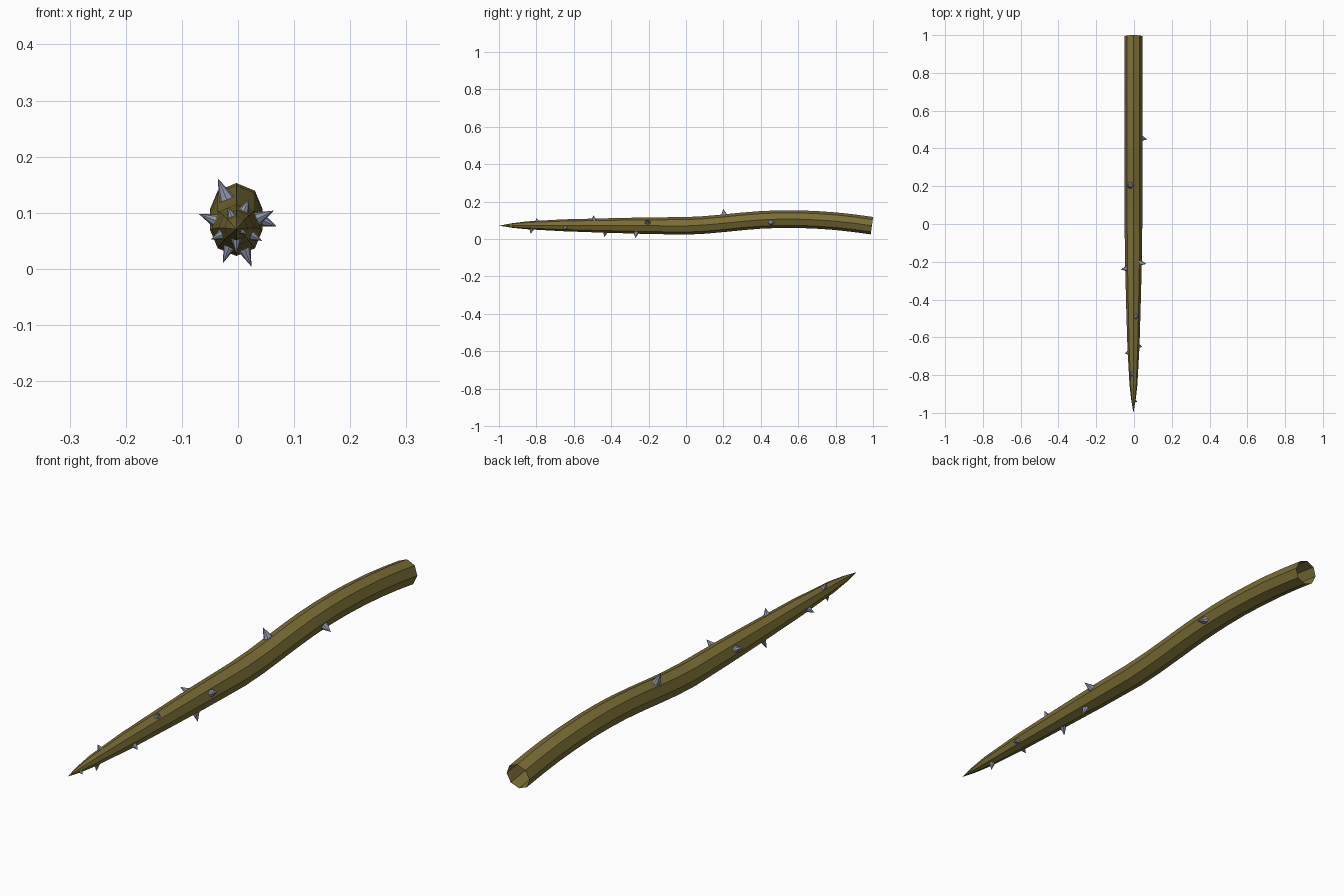
import bpy, bmesh, math
from mathutils import Vector

if "Cube" in bpy.data.objects:
    bpy.data.objects.remove(bpy.data.objects["Cube"])

def material(name, color):
    m = bpy.data.materials.new(name)
    m.diffuse_color = (*color, 1)
    m.use_nodes = True
    m.node_tree.nodes["Principled BSDF"].inputs["Base Color"].default_value = m.diffuse_color
    return m

def add_object(name, bm, mat):
    bmesh.ops.recalc_face_normals(bm, faces=bm.faces[:])
    mesh = bpy.data.meshes.new(name)
    bm.to_mesh(mesh)
    bm.free()
    mesh.materials.append(mat)
    ob = bpy.data.objects.new(name, mesh)
    bpy.context.collection.objects.link(ob)
    return ob

olive = material("olive bark", (0.195, 0.155, 0.035))
grey = material("blue grey thorn", (0.27, 0.29, 0.39))

SIDES = 8
CX = -0.003
# Stem stations: y, centre height, radius
PATH = [(-1.0, .071, 0), (-.93, .072, .012), (-.85, .073, .021), (-.65, .073, .032),
        (-.45, .072, .038), (-.22, .071, .044), (0, .070, .047), (.1, .075, .047),
        (.2, .084, .047), (.3, .094, .047), (.4, .102, .047), (.5, .106, .047),
        (.6, .106, .047), (.7, .102, .047), (.8, .095, .047), (.9, .084, .047),
        (.994, .071, .047)]

def station(y):
    """Interpolated centre and radius of the stem at y."""
    for a, b in zip(PATH, PATH[1:]):
        if y <= b[0]:
            t = (y - a[0]) / (b[0] - a[0])
            return Vector((CX, y, a[1] + t * (b[1] - a[1]))), a[2] + t * (b[2] - a[2])

# Stem: octagonal rings square to the path, pointed at the front and open at the back
bm = bmesh.new()
rings = []
for i, (y, z, r) in enumerate(PATH[1:], 1):
    p, n = PATH[i - 1], PATH[min(i + 1, len(PATH) - 1)]
    tangent = Vector((0, n[0] - p[0], n[1] - p[1])).normalized()
    up = Vector((0, -tangent.z, tangent.y))
    ring = []
    for k in range(SIDES):
        a = math.tau * k / SIDES
        ring.append(bm.verts.new(Vector((CX, y, z)) + up * (r * math.cos(a))
                                 + Vector((r * math.sin(a), 0, 0))))
    rings.append(ring)
tip = bm.verts.new((CX, PATH[0][0], PATH[0][1]))
for k in range(SIDES):
    j = (k + 1) % SIDES
    bm.faces.new((tip, rings[0][k], rings[0][j]))
    for a, b in zip(rings, rings[1:]):
        bm.faces.new((a[k], b[k], b[j], a[j]))
add_object("stem", bm, olive)

# Thorns: y of the base, tip x, tip z, base radius
THORNS = [(.205, -.036, .161, .021), (-.235, -.070, .098, .017), (-.205, .064, .104, .018),
          (.455, .069, .076, .020), (-.795, -.018, .111, .013), (-.49, .020, .125, .015),
          (-.68, -.049, .052, .014), (-.645, .043, .050, .014), (-.265, .024, .004, .017),
          (-.43, -.027, .010, .015), (-.825, -.003, .027, .013), (-.935, .017, .061, .007)]
bm = bmesh.new()
for y, tx, tz, radius in THORNS:
    centre, r = station(y)
    point = Vector((tx, y - .006, tz))
    out = Vector((tx - centre.x, 0, tz - centre.z)).normalized()
    base = centre + out * (r * .8)
    axis = (point - base).normalized()
    u = axis.cross(Vector((0, 1, 0))).normalized()
    v = axis.cross(u)
    ring = [bm.verts.new(base + (u * math.cos(a) * .8 + v * math.sin(a)) * radius)
            for a in (math.tau * k / 8 for k in range(8))]
    apex = bm.verts.new(point)
    for k in range(8):
        bm.faces.new((ring[k], ring[(k + 1) % 8], apex))
add_object("thorns", bm, grey)
